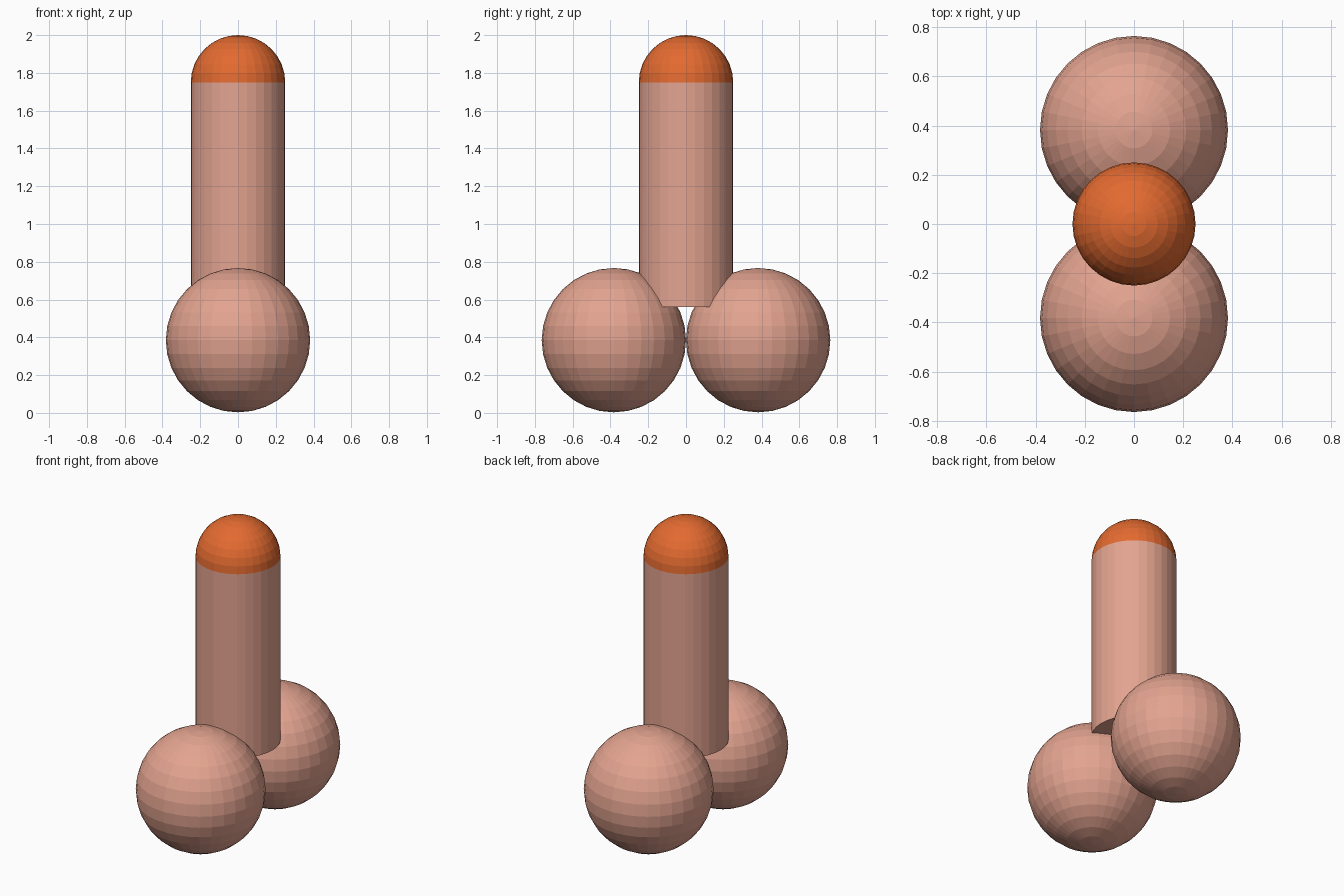
import bpy, bmesh
from mathutils import Matrix

if "Cube" in bpy.data.objects:
    bpy.data.objects.remove(bpy.data.objects["Cube"])


def material(name, rgb):
    m = bpy.data.materials.new(name)
    m.diffuse_color = (*rgb, 1)
    m.use_nodes = True
    m.node_tree.nodes["Principled BSDF"].inputs["Base Color"].default_value = m.diffuse_color
    return m


pink = material("dusty_pink", (0.77, 0.37, 0.28))
orange = material("burnt_orange", (0.77, 0.145, 0.03))


def add_object(name, bm, mat):
    mesh = bpy.data.meshes.new(name)
    bm.to_mesh(mesh)
    bm.free()
    mesh.materials.append(mat)
    obj = bpy.data.objects.new(name, mesh)
    bpy.context.collection.objects.link(obj)


def sphere(radius, location):
    bm = bmesh.new()
    bmesh.ops.create_uvsphere(bm, u_segments=32, v_segments=16, radius=radius,
                              matrix=Matrix.Translation(location))
    return bm


# Two base spheres, mirrored front to back
R = 0.382
for name, side in (("front_base_sphere", -1), ("back_base_sphere", 1)):
    add_object(name, sphere(R, (0, side * R, 0.385)), pink)

# Upright column
BOTTOM, TOP, COL_R = 0.56, 1.75, 0.25
bm = bmesh.new()
bmesh.ops.create_cone(bm, cap_ends=True, segments=32, radius1=COL_R, radius2=COL_R,
                      depth=TOP - BOTTOM,
                      matrix=Matrix.Translation((0, 0, (TOP + BOTTOM) / 2)))
add_object("column", bm, pink)

# Dome on top: upper half of a sphere
bm = sphere(COL_R, (0, 0, TOP))
bmesh.ops.delete(bm, geom=[v for v in bm.verts if v.co.z < TOP - 0.001], context='VERTS')
add_object("dome_cap", bm, orange)
